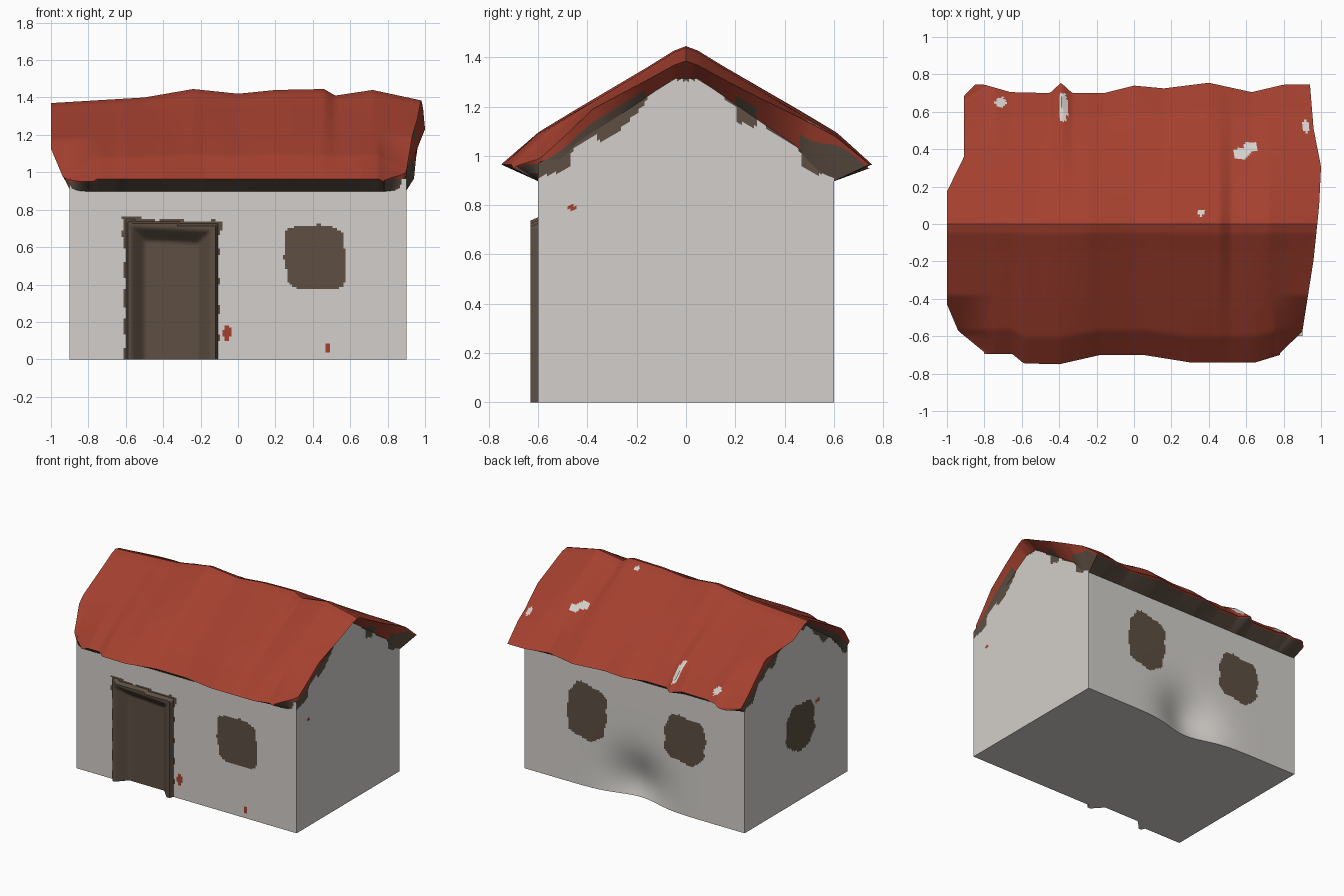
import bpy, bmesh
from math import sin, exp
from mathutils import Vector

cube = bpy.data.objects.get("Cube")
if cube:
    bpy.data.objects.remove(cube)


def material(name, rgb):
    m = bpy.data.materials.new(name)
    m.use_nodes = True
    m.diffuse_color = (*rgb, 1)
    m.node_tree.nodes["Principled BSDF"].inputs["Base Color"].default_value = (*rgb, 1)
    return m


PLASTER, WOOD, TILE = range(3)
MATERIALS = [material("pale plaster", (0.65, 0.625, 0.595)),
             material("dark brown wood", (0.11, 0.078, 0.056)),
             material("red roof tile", (0.37, 0.051, 0.028))]


def interp(table, t):
    """Piecewise linear lookup in a list of (position, value)."""
    if t <= table[0][0]:
        return table[0][1]
    for (a, va), (b, vb) in zip(table, table[1:]):
        if t <= b:
            return va + (vb - va) * (t - a) / (b - a)
    return table[-1][1]


def clamp(value, low, high):
    return max(low, min(high, value))


def add_grid(bm, nu, nv, place, paint):
    """Add a grid of quads; place(u, v) gives a position, paint(centre) a material."""
    rows = [[bm.verts.new(place(i / nu, j / nv)) for i in range(nu + 1)] for j in range(nv + 1)]
    for low, high in zip(rows, rows[1:]):
        for i in range(nu):
            f = bm.faces.new((low[i], low[i + 1], high[i + 1], high[i]))
            f.material_index = paint(f.calc_center_median())
    return rows


def finish(name, bm, angle):
    bmesh.ops.remove_doubles(bm, verts=bm.verts, dist=0.0005)
    bmesh.ops.recalc_face_normals(bm, faces=bm.faces)
    mesh = bpy.data.meshes.new(name)
    bm.to_mesh(mesh)
    bm.free()
    for m in MATERIALS:
        mesh.materials.append(m)
    obj = bpy.data.objects.new(name, mesh)
    bpy.context.collection.objects.link(obj)
    bpy.ops.object.select_all(action='DESELECT')
    obj.select_set(True)
    bpy.context.view_layer.objects.active = obj
    bpy.ops.object.shade_smooth_by_angle(angle=angle)


def blob(a, b, spot, power=2):
    """True inside a ragged rounded patch (centre a, centre b, half width, half height)."""
    ca, cb, ra, rb = spot
    ragged = 1 + 0.15 * sin(31 * a + 9 * b) + 0.12 * sin(47 * b - 20 * a)
    return abs((a - ca) / ra) ** power + abs((b - cb) / rb) ** power < ragged


# ---- Walls -------------------------------------------------------------
HALF_X, HALF_Y = 0.9, 0.6
NX, NY, NZ = 150, 100, 80
FRONT_WINDOW = (0.415, 0.545, 0.165, 0.17)
BACK_WINDOWS = [(0.39, 0.555, 0.16, 0.2), (-0.41, 0.56, 0.17, 0.17)]
SIDE_WINDOW = (-0.06, 0.54, 0.165, 0.17)
FRONT_FLECKS = [(-0.06, 0.14, 0.022, 0.045), (0.48, 0.06, 0.015, 0.025)]
RIGHT_FLECK = (-0.46, 0.79, 0.02, 0.012)
LEFT_FLECK = (-0.25, 0.66, 0.035, 0.015)
# Depth of the ragged wood stain under the right gable, by y
STAIN = [(-0.6, 0.01), (-0.5, 0.06), (-0.47, 0.06), (-0.46, 0), (-0.36, 0), (-0.35, 0.05),
         (-0.25, 0.05), (-0.17, 0.02), (-0.16, 0), (0.2, 0), (0.21, 0.06), (0.28, 0.04),
         (0.29, 0), (0.46, 0), (0.47, 0.06), (0.54, 0.05), (0.56, 0)]


def dented(x, y, z):
    """Press one soft hollow into the foot of the back wall."""
    d = (Vector((x, y, z)) - Vector((0, 0.6, 0.1))).length / 0.22
    return Vector((x, y - 0.09 * exp(-d * d), z))


def gable_top(y):
    return 1.34 - 0.62 * abs(y)


def roof_underside(y):
    return min(1.31, 1.345 - 0.7 * abs(y))


def door_inset(x, z):
    """Distance inside the edge of the doorway, negative outside it."""
    return min(x + 0.6, -0.115 - x, 0.74 - 0.05 * (x + 0.6) - z)


def front_place(u, v):
    """A raised door surround that dips softly to a sunken panel."""
    x, z = (2 * u - 1) * HALF_X, v * gable_top(HALF_Y)
    inset = door_inset(x, z)
    y = -HALF_Y
    if inset > 0:
        y = -0.63 + 0.075 * clamp((inset - 0.03) / 0.07, 0, 1)
    return Vector((x, y, z))


def front_paint(c):
    ragged = 0.008 + 0.008 * sin(41 * c.z + 30 * c.x) + (0.012 if c.z > 0.65 else 0)
    doorway = abs(c.y + HALF_Y) > 0.002 or door_inset(c.x, c.z) > -ragged
    if doorway or blob(c.x, c.z, FRONT_WINDOW, 4):
        return WOOD
    return TILE if any(blob(c.x, c.z, s) for s in FRONT_FLECKS) else PLASTER


def back_place(u, v):
    return dented((2 * u - 1) * HALF_X, HALF_Y, v * gable_top(HALF_Y))


def back_paint(c):
    return WOOD if any(blob(c.x, c.z, w, 3) for w in BACK_WINDOWS) else PLASTER


def right_paint(c):
    if c.z > roof_underside(c.y) - interp(STAIN, c.y):
        return WOOD
    return TILE if blob(c.y, c.z, RIGHT_FLECK) else PLASTER


def left_paint(c):
    ragged = 0.025 + 0.025 * sin(23 * c.y + 2) + 0.015 * sin(53 * c.y)
    if c.z > roof_underside(c.y) - max(0, ragged) or blob(c.y, c.z, SIDE_WINDOW, 3):
        return WOOD
    return TILE if blob(c.y, c.z, LEFT_FLECK) else PLASTER


def gable_place(x):
    def place(u, v):
        y = (2 * u - 1) * HALF_Y
        return Vector((x, y, v * gable_top(y)))
    return place


bm = bmesh.new()
add_grid(bm, NX, NZ, front_place, front_paint)
add_grid(bm, NX, NZ, back_place, back_paint)
add_grid(bm, NY, NZ, gable_place(HALF_X), right_paint)
add_grid(bm, NY, NZ, gable_place(-HALF_X), left_paint)
# Floor, following the foot of the walls and the doorway
add_grid(bm, NX, NY // 5, lambda u, v: dented((2 * u - 1) * HALF_X, (2 * v - 1) * HALF_Y, 0) if v
         else front_place(u, 0), lambda c: PLASTER)
finish("house_walls", bm, 0.9)

# ---- Roof --------------------------------------------------------------
RIDGE = [(-1, 1.37), (-0.5, 1.4), (-0.24, 1.445), (0, 1.42), (0.2, 1.44),
         (0.46, 1.445), (0.52, 1.41), (0.72, 1.44), (1, 1.38)]
SLOPE = [(0, 1), (0.05, 0.96), (0.15, 0.83), (0.45, 0.46), (0.6, 0.27), (0.74, 0)]
LEFT_EDGE = [(-0.72, 0.8), (-0.6, 0.94), (-0.45, 1), (0.17, 1), (0.35, 0.91), (0.67, 0.91), (0.73, 0.85)]
RIGHT_EDGE = [(-0.72, 0.78), (-0.6, 0.9), (-0.2, 0.96), (0.1, 0.99), (0.3, 1), (0.5, 0.96), (0.74, 0.94)]
FRONT_EAVE = [(-0.65, 0.695), (-0.59, 0.745), (-0.4, 0.75), (-0.18, 0.7), (0.05, 0.7),
              (0.3, 0.74), (0.65, 0.74), (0.78, 0.7)]
BACK_EAVE = [(-0.8, 0.745), (-0.66, 0.705), (-0.45, 0.7), (-0.39, 0.755), (-0.33, 0.7), (-0.16, 0.7),
             (0, 0.74), (0.16, 0.725), (0.4, 0.755), (0.63, 0.705), (0.8, 0.745)]
BARE_PATCHES = [(-0.38, 0.62, 0.025, 0.075), (0.575, 0.375, 0.042, 0.028), (0.625, 0.41, 0.04, 0.03),
                (-0.71, 0.65, 0.03, 0.025), (0.36, 0.06, 0.015, 0.02), (0.92, 0.52, 0.02, 0.03)]


def roof_place(u, v):
    t = 2 * v - 1
    guess = t * 0.73
    x = -interp(LEFT_EDGE, guess) * (1 - u) + interp(RIGHT_EDGE, guess) * u
    y = t * interp(FRONT_EAVE if t < 0 else BACK_EAVE, x)
    z = 0.965 + (interp(RIDGE, x) - 0.965) * interp(SLOPE, abs(t) * 0.74)
    # Three of the corners sag
    if x < 0 or y < 0:
        z -= 0.1 * clamp((abs(x) - 0.75) / 0.18, 0, 1) * clamp((abs(y) - 0.38) / 0.22, 0, 1)
    return Vector((x, y, max(z, 0.95)))


def roof_paint(c):
    return PLASTER if any(blob(c.x, c.y, s) for s in BARE_PATCHES) else TILE


def soffit_paint(c):
    """The right gable is tiled underneath except for its stained stretches."""
    clean = -0.16 < c.y < 0.2 or 0.29 < c.y < 0.46
    return TILE if c.x > 0.87 and clean else WOOD


bm = bmesh.new()
rows = add_grid(bm, 160, 120, roof_place, roof_paint)
rim = rows[0] + [r[-1] for r in rows[1:]] + rows[-1][-2::-1] + [r[0] for r in rows[-2:0:-1]]
# Tiles wrap part of the way under the edge, then the wooden underside runs in to the walls
lip, inner = [], []
for v in rim:
    x, y, z = v.co
    slack = clamp((abs(y) - 0.45) / 0.15, 0, 1)
    end = Vector((clamp(x, -0.895, 0.895), clamp(y, -0.595, 0.595),
                  roof_underside(y) * (1 - slack) + 0.895 * slack))
    wrap = 0.1 + 0.4 * clamp((0.65 - abs(y)) / 0.2, 0, 1)
    lip.append(bm.verts.new(v.co.lerp(end, wrap)))
    inner.append(bm.verts.new(end))
for upper, lower, paint in ((rim, lip, lambda c: TILE), (lip, inner, soffit_paint)):
    for i in range(len(rim)):
        k = (i + 1) % len(rim)
        f = bm.faces.new((upper[i], upper[k], lower[k], lower[i]))
        f.material_index = paint(f.calc_center_median())
finish("tiled_roof", bm, 0.6)
